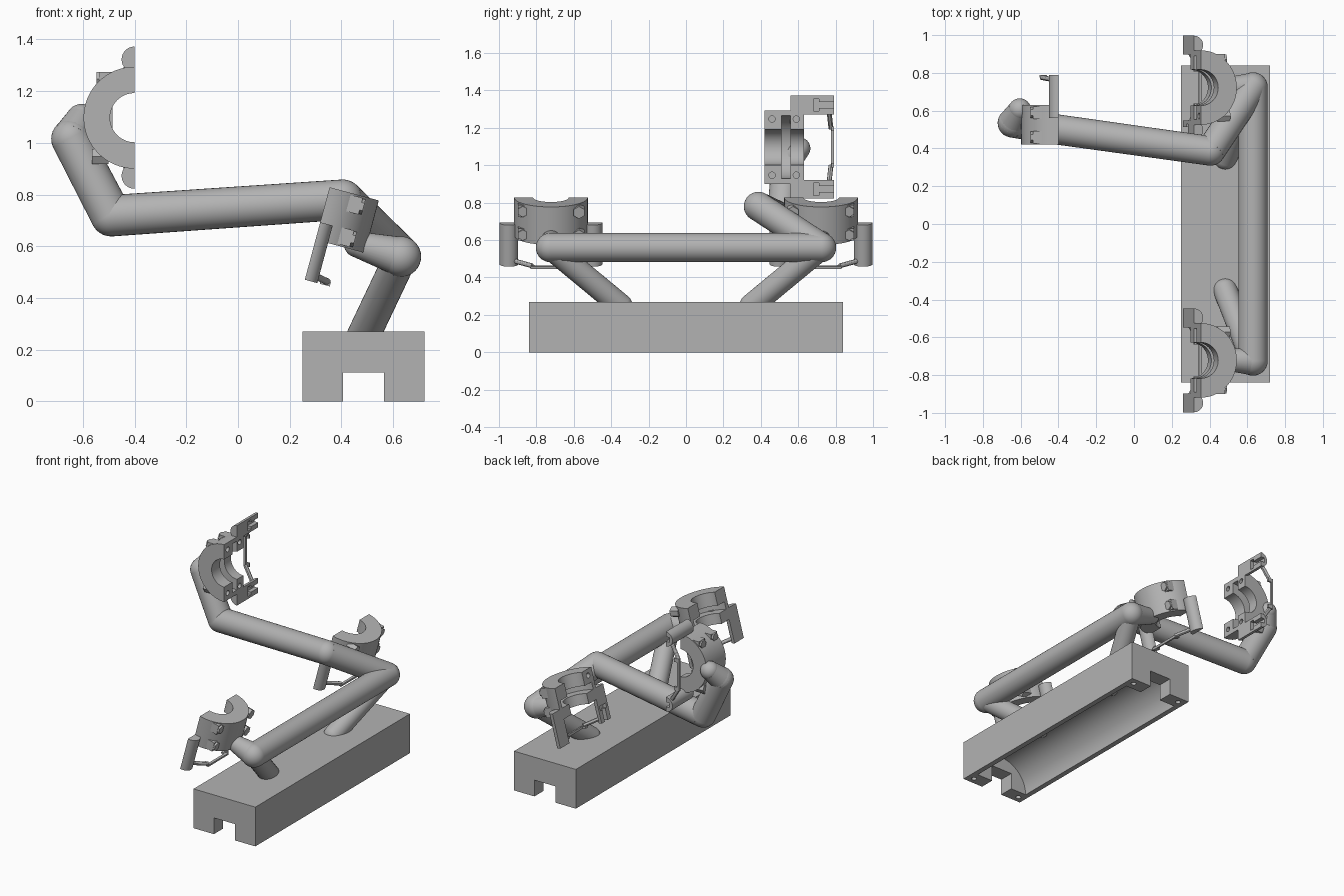
import bpy, bmesh
from math import pi, sin, cos, radians
from mathutils import Matrix, Vector

if "Cube" in bpy.data.objects:
    bpy.data.objects.remove(bpy.data.objects["Cube"])

grey = bpy.data.materials.new("plain_grey")
grey.use_nodes = True
grey.diffuse_color = (0.45, 0.45, 0.45, 1)
grey.node_tree.nodes["Principled BSDF"].inputs["Base Color"].default_value = grey.diffuse_color
parts = []


def finish(name, bm, frame=Matrix()):
    """Turn a bmesh into a named object, placed by a frame."""
    bm.transform(frame)
    bmesh.ops.recalc_face_normals(bm, faces=bm.faces)
    mesh = bpy.data.meshes.new(name)
    bm.to_mesh(mesh)
    bm.free()
    mesh.materials.append(grey)
    ob = bpy.data.objects.new(name, mesh)
    bpy.context.collection.objects.link(ob)
    parts.append(ob)
    return ob


def add_box(bm, lo, hi):
    lo, hi = Vector(lo), Vector(hi)
    m = Matrix.Translation((lo + hi) / 2) @ Matrix.Diagonal((*(hi - lo), 1))
    bmesh.ops.create_cube(bm, size=1, matrix=m)


def add_rod(bm, a, b, r1, r2, sides=32):
    a, b = Vector(a), Vector(b)
    turn = (b - a).to_track_quat('Z', 'Y').to_matrix().to_4x4()
    bmesh.ops.create_cone(bm, cap_ends=True, segments=sides, radius1=r1, radius2=r2,
                          depth=(b - a).length, matrix=Matrix.Translation((a + b) / 2) @ turn)


def add_ball(bm, p, r):
    bmesh.ops.create_uvsphere(bm, u_segments=32, v_segments=16, radius=r,
                              matrix=Matrix.Translation(p))


def add_prism(bm, outline, z0, z1):
    face = bm.faces.new([bm.verts.new((x, y, z0)) for x, y in outline])
    ext = bmesh.ops.extrude_face_region(bm, geom=[face])["geom"]
    bmesh.ops.translate(bm, vec=(0, 0, z1 - z0),
                        verts=[g for g in ext if isinstance(g, bmesh.types.BMVert)])


def half_arc(r, centre=0, n=32):
    return [(r * cos(a), centre + r * sin(a)) for a in (-pi / 2 + pi * i / n for i in range(n + 1))]


def cut(ob, cutter):
    """Subtract the cutter for good and remove it."""
    mod = ob.modifiers.new("cut", 'BOOLEAN')
    mod.operation, mod.solver, mod.object = 'DIFFERENCE', 'EXACT', cutter
    dg = bpy.context.evaluated_depsgraph_get()
    mesh = bpy.data.meshes.new_from_object(ob.evaluated_get(dg))
    ob.modifiers.clear()
    ob.data = mesh
    parts.remove(cutter)
    bpy.data.objects.remove(cutter)


def tube(name, a, b, r1, r2):
    """Round-ended, optionally tapered tube."""
    bm = bmesh.new()
    add_rod(bm, a, b, r1, r2)
    add_ball(bm, a, r1)
    add_ball(bm, b, r2)
    finish(name, bm)


# Base block with end slots, a scooped underside and four screw holes
bm = bmesh.new()
add_box(bm, (0.25, -0.84, 0), (0.72, 0.84, 0.27))
base = finish("base", bm)
bm = bmesh.new()
add_box(bm, (0.405, -1, -0.1), (0.565, 1, 0.112))
cut(base, finish("slot_cutter", bm))
bm = bmesh.new()
add_rod(bm, (0.485, -0.74, 0), (0.485, 0.74, 0), 0.2, 0.2, 64)
cut(base, finish("scoop_cutter", bm))
bm = bmesh.new()
for x in (0.3, 0.67):
    for y in (-0.795, 0.795):
        add_rod(bm, (x, y, -0.1), (x, y, 0.1), 0.017, 0.017, 16)
cut(base, finish("screw_cutter", bm))

# Tube frame
for side, s in (("left", 1), ("right", -1)) :
    y = 0.725 * s
    end = "back" if s > 0 else "front"
    tube(end + "_post", (0.63, y, 0.56), (0.483, 0.35 * s, 0.25), 0.064, 0.064)
    tube(end + "_clamp_arm", (0.63, y, 0.56), (0.46, 0.72 * s, 0.607), 0.077, 0.05)
tube("cross_tube", (0.63, -0.725, 0.56), (0.63, 0.725, 0.56), 0.078, 0.078)
shoulder, elbow, wrist = (0.405, 0.387, 0.78), (-0.49, 0.512, 0.718), (-0.645, 0.535, 1.015)
tube("rising_arm", (0.63, 0.725, 0.56), shoulder, 0.078, 0.078)
tube("long_arm", shoulder, elbow, 0.078, 0.08)
tube("fore_arm", elbow, wrist, 0.08, 0.077)
tube("wrist_arm", wrist, (-0.605, 0.605, 1.09), 0.077, 0.06)


def clamp(name, origin, out, side, along):
    """Half clamp: local x points out of the split face, y across, z along the bore."""
    frame = Matrix((out, side, along)).transposed().to_4x4()
    frame.translation = origin
    # Half ring in three slices, the middle one grooved
    for label, z0, z1, inner in (("top", 0, 0.09, 0.095), ("groove", 0.09, 0.14, 0.168),
                                 ("bottom", 0.14, 0.21, 0.095)):
        bm = bmesh.new()
        add_prism(bm, half_arc(0.197) + half_arc(inner)[::-1], z0, z1)
        ring = finish(f"{name}_ring_{label}", bm, frame)
        if label == "groove":
            continue
        z = 0.04 if label == "top" else 0.17
        bm = bmesh.new()
        for w in (-0.15, 0.15):
            add_rod(bm, (-0.05, w, z), (0.1, w, z), 0.017, 0.017, 20)
        cut(ring, finish("bolt_cutter", bm, frame))
        # Bolt seats and hexagonal nuts
        bm = bmesh.new()
        add_box(bm, (0.08, 0.125, z - 0.033), (0.135, 0.177, z + 0.033))
        add_rod(bm, (0.1, 0.15, z), (0.147, 0.15, z), 0.03, 0.03, 6)
        add_rod(bm, (0.1, -0.15, z), (0.165, -0.15, z), 0.034, 0.034, 6)
        finish(f"{name}_nuts_{label}", bm, frame)
    # Half-round side lugs with bolt recesses
    for label, s in (("outer", 1), ("inner", -1)):
        w = 0.225 * s
        bm = bmesh.new()
        add_prism(bm, half_arc(0.05, w, 16), 0.14, 0.37)
        lug = finish(f"{name}_{label}_lug", bm, frame)
        bm = bmesh.new()
        add_box(bm, (-0.05, w - 0.033, 0.262), (0.028, w + 0.033, 0.292))
        cut(lug, finish("pocket_cutter", bm, frame))
        bm = bmesh.new()
        add_box(bm, (-0.05, w - 0.016, 0.28), (0.028, w + 0.016, 0.4))
        cut(lug, finish("groove_cutter", bm, frame))
        bm = bmesh.new()
        add_rod(bm, (0.03, 0.19 * s, 0.345), (0.088, 0.1 * s, 0.355), 0.013, 0.013, 12)
        finish(f"{name}_{label}_strut", bm, frame)
    # Thin strip joining the struts
    bm = bmesh.new()
    add_box(bm, (0.06, -0.11, 0.357), (0.095, -0.085, 0.37))
    add_box(bm, (0.06, 0.085, 0.357), (0.095, 0.11, 0.37))
    add_box(bm, (0.085, -0.11, 0.355), (0.1, 0.11, 0.37))
    finish(name + "_strip", bm, frame)


# Three clamps: two tilted ones above the base, one at the end of the arm
tilt = radians(15)
for name, s in (("back_clamp", 1), ("front_clamp", -1)):
    clamp(name, (0.354, 0.722 * s, 0.828), (cos(tilt), 0, -sin(tilt)), (0, s, 0),
          (-sin(tilt), 0, -cos(tilt)))
clamp("arm_clamp", (-0.4, 0.42, 1.097), (-1, 0, 0), (0, 0, 1), (0, 1, 0))

# Smooth round surfaces, keep hard edges
bpy.ops.object.select_all(action='DESELECT')
for ob in parts:
    ob.select_set(True)
bpy.context.view_layer.objects.active = parts[0]
bpy.ops.object.shade_smooth_by_angle(angle=radians(30))
